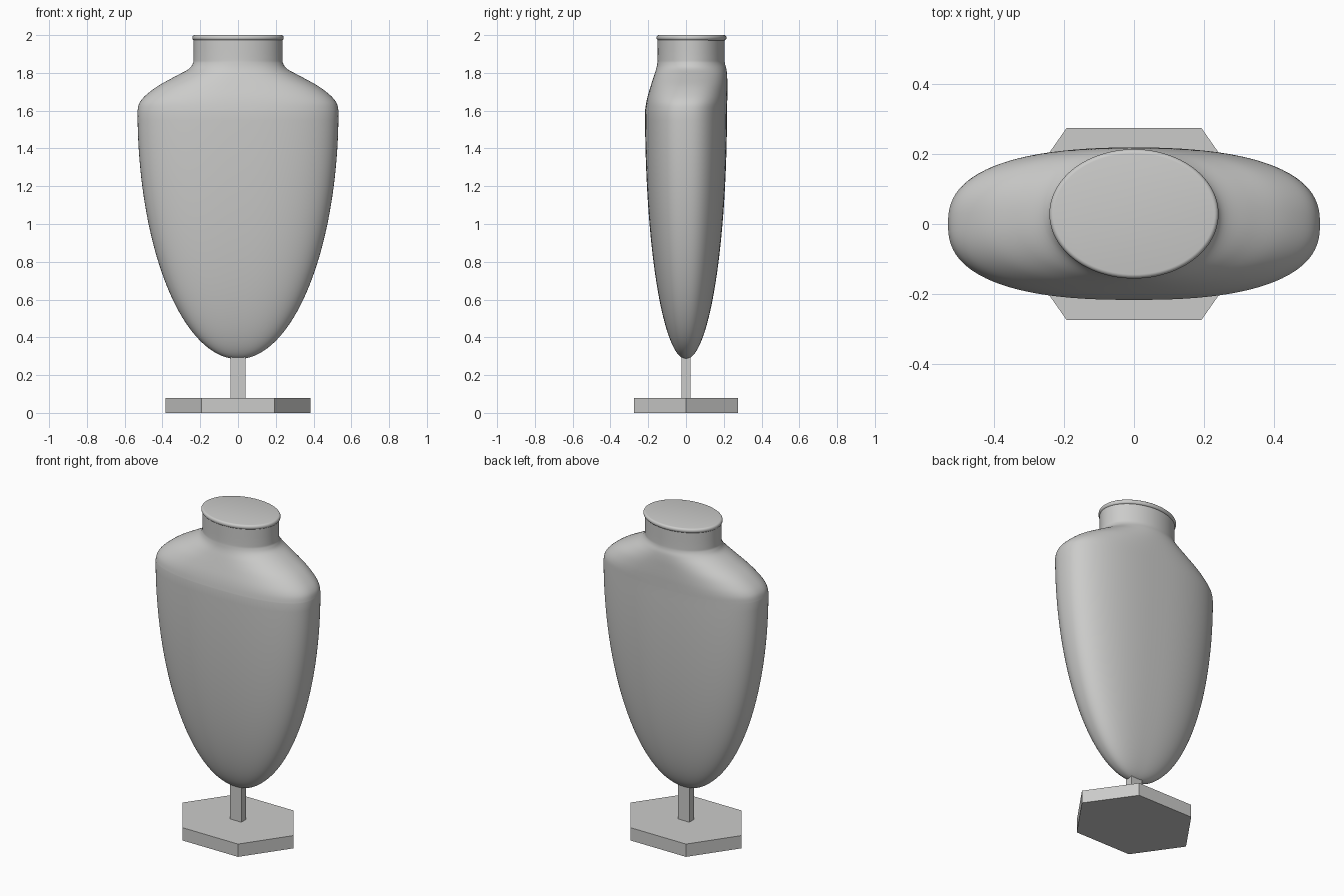
import bpy, bmesh
from math import sin, cos, pi, radians, copysign

cube = bpy.data.objects.get("Cube")
if cube:
    bpy.data.objects.remove(cube, do_unlink=True)

GREY = (0.6, 0.6, 0.59, 1)
mat = bpy.data.materials.new("warm grey")
mat.use_nodes = True
mat.diffuse_color = GREY
bsdf = mat.node_tree.nodes["Principled BSDF"]
bsdf.inputs["Base Color"].default_value = GREY
bsdf.inputs["Roughness"].default_value = 0.7


def power(v, e):
    return copysign(abs(v) ** e, v) if abs(v) > 1e-9 else 0.0


def loft(name, sections, sides=96, smooth=True):
    """Skin superellipse rings: (z, half width, front y, back y, exponent)."""
    bm = bmesh.new()
    rings = []
    for z, w, front, back, n in sections:
        mid, depth = (front + back) / 2, (back - front) / 2
        ring = []
        for i in range(sides):
            a = 2 * pi * i / sides
            ring.append(bm.verts.new((w * power(cos(a), 2 / n),
                                      mid + depth * power(sin(a), 2 / n), z)))
        rings.append(ring)
    for low, high in zip(rings, rings[1:]):
        for i in range(sides):
            j = (i + 1) % sides
            bm.faces.new((low[i], low[j], high[j], high[i]))
    bm.faces.new(rings[0][::-1])
    bm.faces.new(rings[-1])
    mesh = bpy.data.meshes.new(name)
    bm.to_mesh(mesh)
    bm.free()
    obj = bpy.data.objects.new(name, mesh)
    bpy.context.collection.objects.link(obj)
    mesh.materials.append(mat)
    if smooth:
        bpy.ops.object.select_all(action='DESELECT')
        obj.select_set(True)
        bpy.context.view_layer.objects.active = obj
        bpy.ops.object.shade_smooth_by_angle(angle=radians(40))
    return obj


def refine(points, steps=5):
    """Catmull-Rom interpolation through the key sections."""
    pts = [points[0]] + points + [points[-1]]
    out = []
    for a, b, c, d in zip(pts, pts[1:], pts[2:], pts[3:]):
        for s in range(steps):
            t = s / steps
            out.append(tuple(0.5 * (2 * q + (r - p) * t
                                    + (2 * p - 5 * q + 4 * r - u) * t * t
                                    + (3 * q - p - 3 * r + u) * t ** 3)
                             for p, q, r, u in zip(a, b, c, d)))
    return out + [points[-1]]


# Torso: half ellipsoid below the shoulder line
SHOULDER, BOTTOM, WIDTH, DEPTH = 1.6, 0.285, 0.532, 0.217
torso = []
for k in range(1, 40):
    a = pi / 2 * k / 40
    r = sin(a)
    torso.append((SHOULDER - (SHOULDER - BOTTOM) * cos(a),
                  WIDTH * r, -DEPTH * r, DEPTH * r, 2.5))

# Shoulders blending into the oval neck
shoulders = refine([
    (SHOULDER, WIDTH, -DEPTH, DEPTH, 2.5),
    (1.64, 0.522, -0.211, 0.218, 2.5),
    (1.68, 0.490, -0.202, 0.219, 2.45),
    (1.73, 0.425, -0.187, 0.219, 2.35),
    (1.78, 0.335, -0.171, 0.218, 2.2),
    (1.82, 0.262, -0.158, 0.214, 2.1),
    (1.85, 0.239, -0.152, 0.206, 2),
    (1.88, 0.235, -0.150, 0.204, 2),
    (1.975, 0.235, -0.150, 0.204, 2),
])
loft("bust_body", torso + shoulders)

# Rounded cap on the neck
cap = []
for k in range(9):
    a = -pi / 2 + pi * k / 8
    o = 0.012 * cos(a)
    cap.append((1.986 + 0.014 * sin(a), 0.230 + o, -0.144 - o, 0.202 + o, 2))
loft("neck_cap", cap)

# Rectangular stem
bpy.ops.mesh.primitive_cube_add(size=1, location=(0, 0, 0.23))
stem = bpy.context.object
stem.name = "stem"
stem.scale = (0.08, 0.048, 0.34)
stem.data.materials.append(mat)

# Hexagonal foot
HEX_DEPTH = 0.275 / sin(pi / 3)
loft("hexagonal_base",
     [(z, 0.385, -HEX_DEPTH, HEX_DEPTH, 2) for z in (0, 0.08)],
     sides=6, smooth=False)
